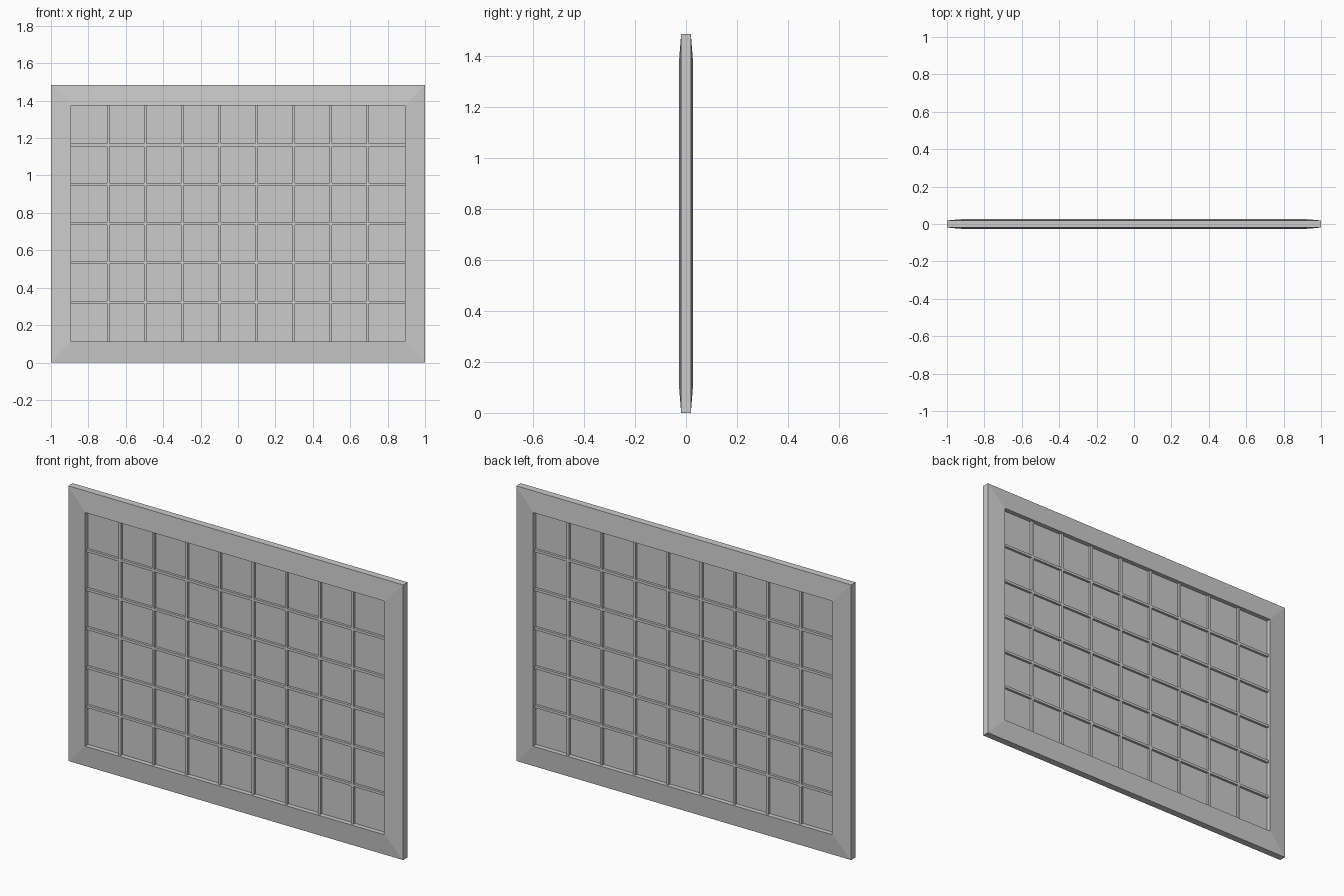
import bpy, bmesh

if "Cube" in bpy.data.objects:
    bpy.data.objects.remove(bpy.data.objects["Cube"])

W, H = 1.0, 1.485            # half width, full height
IX, Z0, Z1 = 0.893, 0.112, 1.373   # opening
OUT_Y, IN_Y = 0.019, 0.028   # half thickness at outer / inner edge
COLS, ROWS = 9, 6
BAR, BAR_Y, PANE_Y = 0.014, 0.016, 0.003


def make_object(name, bm):
    bmesh.ops.recalc_face_normals(bm, faces=bm.faces)
    mesh = bpy.data.meshes.new(name)
    bm.to_mesh(mesh)
    bm.free()
    obj = bpy.data.objects.new(name, mesh)
    bpy.context.collection.objects.link(obj)
    return obj


def box(name, x0, x1, y, z0, z1):
    bm = bmesh.new()
    bmesh.ops.create_cube(bm, size=1)
    for v in bm.verts:
        v.co = ((x0 + x1) / 2 + v.co.x * (x1 - x0),
                v.co.y * 2 * y,
                (z0 + z1) / 2 + v.co.z * (z1 - z0))
    return make_object(name, bm)


# Mitred frame: four rectangular loops bridged into a tapered ring
bm = bmesh.new()
loops = []
for x, za, zb, y in ((W, 0, H, -OUT_Y), (IX, Z0, Z1, -IN_Y),
                     (IX, Z0, Z1, IN_Y), (W, 0, H, OUT_Y)):
    loops.append([bm.verts.new(p) for p in
                  ((-x, y, za), (x, y, za), (x, y, zb), (-x, y, zb))])
for i in range(4):
    a, b = loops[i], loops[(i + 1) % 4]
    for j in range(4):
        k = (j + 1) % 4
        bm.faces.new((a[j], a[k], b[k], b[j]))
make_object("window_frame", bm)

# Thin pane in the middle of the frame
box("glass_pane", -IX, IX, PANE_Y, Z0, Z1)

# Glazing bars, showing on both sides of the pane
for i in range(1, COLS):
    x = -IX + 2 * IX * i / COLS
    box(f"vertical_bar_{i}", x - BAR / 2, x + BAR / 2, BAR_Y, Z0, Z1)
for i in range(1, ROWS):
    z = Z0 + (Z1 - Z0) * i / ROWS
    box(f"horizontal_bar_{i}", -IX, IX, BAR_Y, z - BAR / 2, z + BAR / 2)
